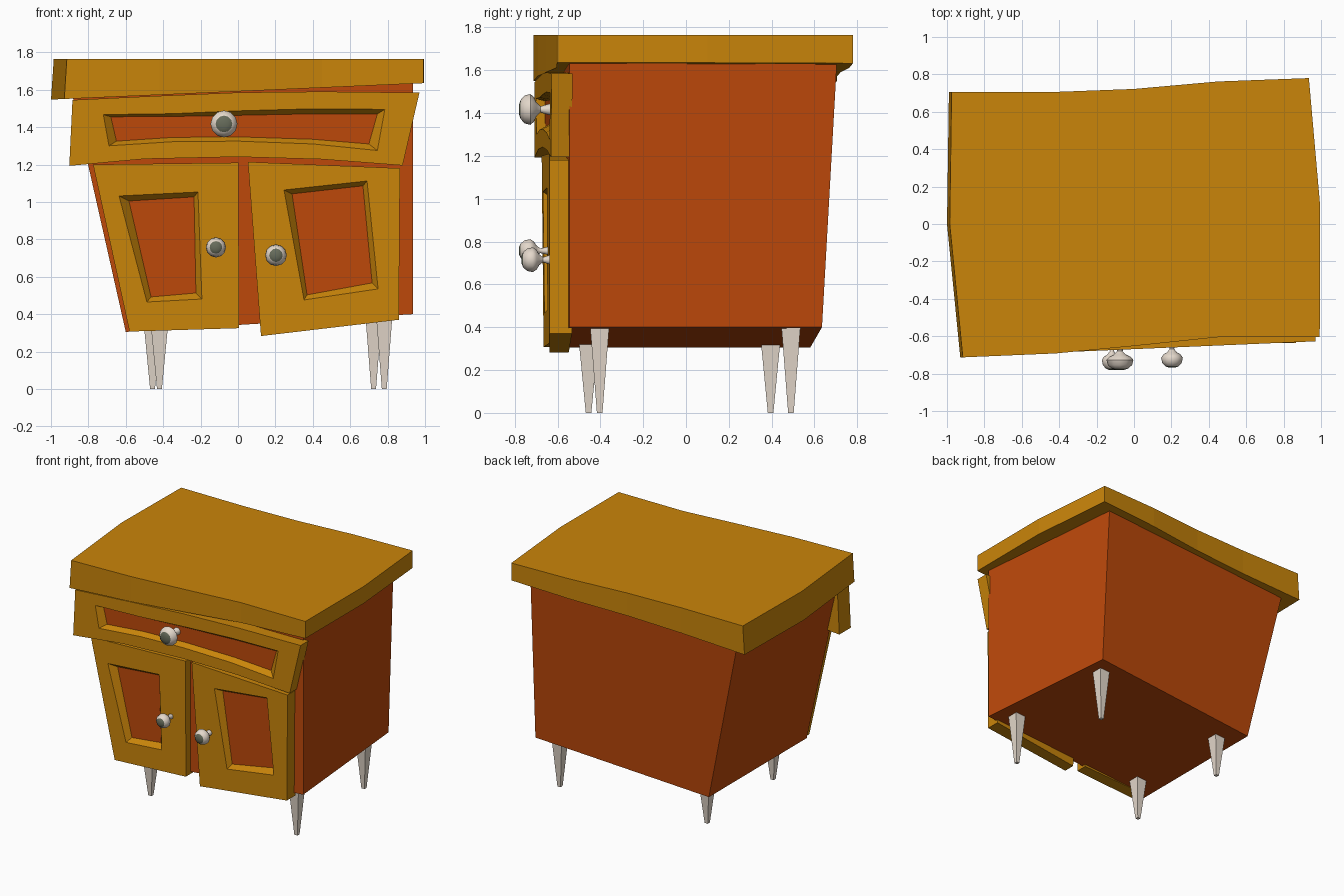
import bpy, bmesh, math


def mat(name, rgb):
    m = bpy.data.materials.new(name)
    m.diffuse_color = (*rgb, 1)
    return m


GOLD = mat("golden wood", (0.59, 0.235, 0.003))
ORANGE = mat("orange wood", (0.51, 0.066, 0.003))
PALE = mat("pale metal", (0.78, 0.69, 0.60))
DARK = mat("dark grey green", (0.135, 0.15, 0.105))


def loft(name, loops, mats, end_mat=0):
    """Bridge equal-length loops of points and cap both ends."""
    bm = bmesh.new()
    rings = [[bm.verts.new(p) for p in lp] for lp in loops]
    n = len(rings[0])
    for a, b in zip(rings, rings[1:]):
        for i in range(n):
            j = (i + 1) % n
            bm.faces.new((a[i], a[j], b[j], b[i]))
    bm.faces.new(rings[0])
    last = bm.faces.new(rings[-1])
    last.material_index = end_mat
    bmesh.ops.recalc_face_normals(bm, faces=bm.faces)
    me = bpy.data.meshes.new(name)
    bm.to_mesh(me)
    bm.free()
    for m in mats:
        me.materials.append(m)
    ob = bpy.data.objects.new(name, me)
    bpy.context.collection.objects.link(ob)
    return ob


# Tabletop: wavy outline, flat top, sloping underside, left edge flared
outline = [(-0.975, 0.705), (-0.45, 0.705), (0, 0.722), (0.45, 0.762), (0.935, 0.78),
           (0.995, 0.1), (0.993, -0.603), (0.45, -0.605), (0, -0.652), (-0.42, -0.692),
           (-0.915, -0.713), (-0.985, 0)]


def under(x):
    return 1.591 + 0.0443 * x


loft("tabletop",
     [[(x * (1.015 if x < -0.9 else 1), y, under(x)) for x, y in outline],
      [(x, y, 1.765) for x, y in outline]], [GOLD])

# Cabinet body: skewed box, wider at the top, narrower at the back
loft("cabinet_body",
     [[(-0.6, -0.605, 0.305), (0.935, -0.545, 0.40), (0.832, 0.635, 0.40), (-0.6, 0.58, 0.305)],
      [(-0.885, -0.595, 1.57), (0.935, -0.545, 1.645), (0.825, 0.705, 1.645), (-0.88, 0.635, 1.57)]],
     [ORANGE])


# Framed panels: gold frame with a bevelled recess and an orange centre
def panel(name, outer, hole, inner, y0, slope, depth=0.04):
    def fy(x):
        return y0 + slope * x
    loft(name,
         [[(x, -0.55 + 0.02 * x, z) for x, z in outer],
          [(x, fy(x), z) for x, z in outer],
          [(x, fy(x), z) for x, z in hole],
          [(x, fy(x) + depth, z) for x, z in inner]],
         [GOLD, ORANGE], 1)


panel("left_door",
      [(-0.775, 1.2), (0.003, 1.21), (0.005, 0.325), (-0.58, 0.307)],
      [(-0.636, 1.032), (-0.214, 1.053), (-0.193, 0.481), (-0.487, 0.465)],
      [(-0.583, 1.005), (-0.235, 1.027), (-0.225, 0.513), (-0.465, 0.492)],
      -0.639, 0.045)
panel("right_door",
      [(0.053, 1.214), (0.866, 1.18), (0.86, 0.37), (0.123, 0.283)],
      [(0.246, 1.064), (0.69, 1.112), (0.749, 0.535), (0.353, 0.476)],
      [(0.289, 1.043), (0.668, 1.086), (0.717, 0.567), (0.369, 0.503)],
      -0.637, 0.0)
panel("drawer_front",
      [(-0.885, 1.545), (-0.45, 1.566), (0, 1.585), (0.45, 1.59), (0.97, 1.584),
       (0.88, 1.195), (0.45, 1.228), (0, 1.241), (-0.5, 1.23), (-0.902, 1.193)],
      [(-0.72, 1.467), (-0.35, 1.472), (0, 1.487), (0.4, 1.498), (0.785, 1.495),
       (0.745, 1.275), (0.4, 1.31), (0, 1.325), (-0.35, 1.322), (-0.69, 1.30)],
      [(-0.68, 1.455), (-0.35, 1.457), (0, 1.463), (0.4, 1.471), (0.745, 1.47),
       (0.70, 1.31), (0.4, 1.335), (0, 1.348), (-0.35, 1.345), (-0.65, 1.325)],
      -0.669, 0.043)


# Knobs: flared stem, domed cap and a dark centre, turned around the y axis
def knob(name, x, z, r, tip, back):
    prof = [(0.42, back), (0.2, tip + 0.1), (0.45, tip + 0.082), (0.8, tip + 0.07),
            (1.0, tip + 0.053), (0.9, tip + 0.026), (0.62, tip + 0.008), (0.3, tip)]
    n = 12
    ob = loft(name,
              [[(x + r * f * math.cos(2 * math.pi * i / n), y,
                 z + r * f * math.sin(2 * math.pi * i / n)) for i in range(n)]
               for f, y in prof], [PALE, DARK], 1)
    for p in ob.data.polygons:
        if p.center.y < tip + 0.008:
            p.material_index = 1
    bpy.context.view_layer.objects.active = ob
    ob.select_set(True)
    bpy.ops.object.shade_smooth_by_angle(angle=math.radians(50))
    ob.select_set(False)


knob("drawer_knob", -0.075, 1.417, 0.072, -0.78, -0.625)
knob("left_door_knob", -0.118, 0.757, 0.054, -0.78, -0.63)
knob("right_door_knob", 0.203, 0.715, 0.058, -0.768, -0.63)


# Legs: square tapered spikes
def leg(name, x, y, top):
    def square(h, z):
        return [(x + sx * h, y + sy * h, z)
                for sx, sy in ((-1, -1), (1, -1), (1, 1), (-1, 1))]
    loft(name, [square(0.013, 0), square(0.045, top)], [PALE])


leg("front_left_leg", -0.42, -0.455, 0.33)
leg("back_left_leg", -0.457, 0.395, 0.33)
leg("front_right_leg", 0.782, -0.403, 0.41)
leg("back_right_leg", 0.725, 0.49, 0.41)
